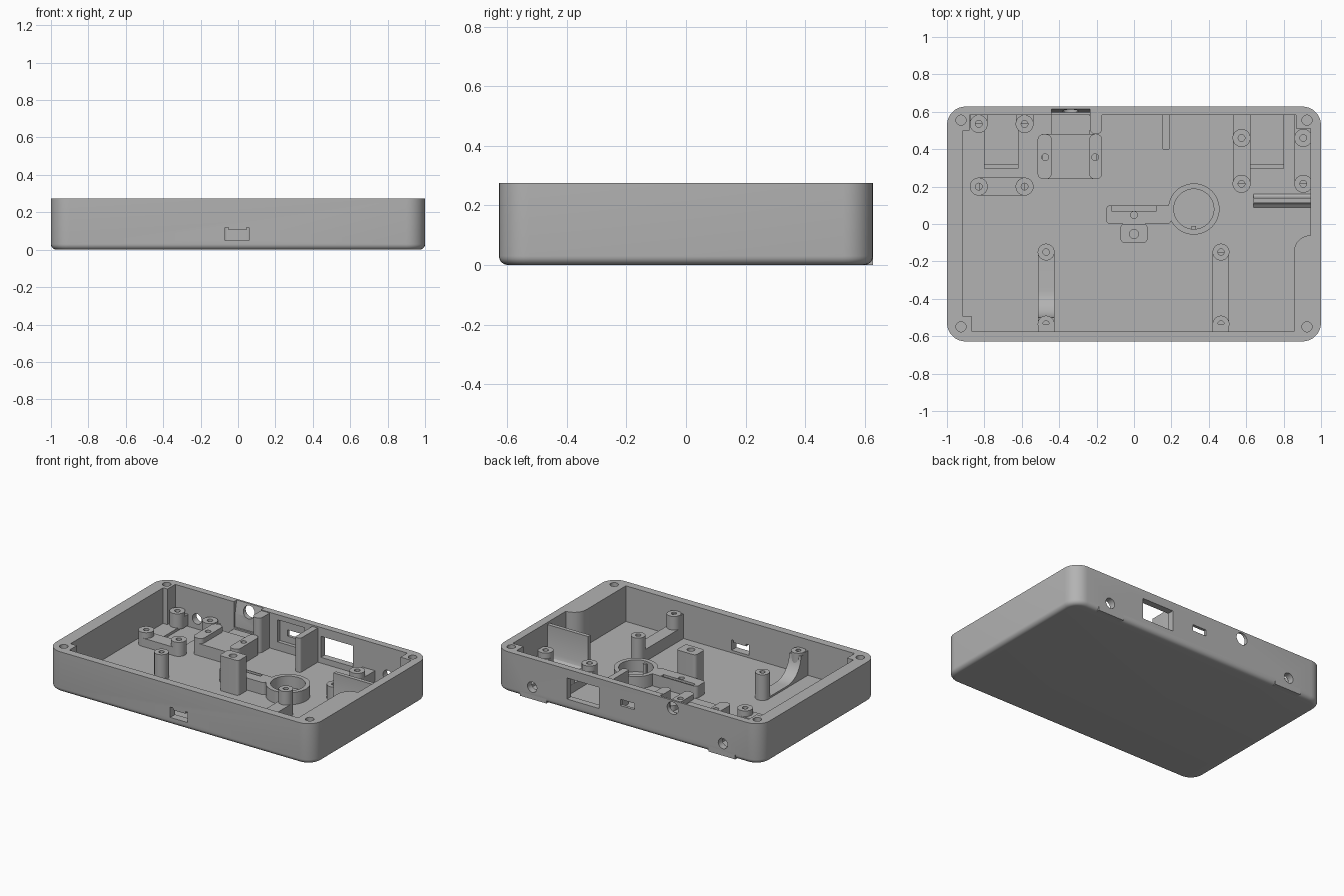
import bpy, bmesh
from math import sin, cos, pi, radians

cube = bpy.data.objects.get("Cube")
if cube:
    bpy.data.objects.remove(cube)

grey = bpy.data.materials.new("grey plastic")
grey.use_nodes = True
grey.diffuse_color = (0.45, 0.45, 0.45, 1)
grey.node_tree.nodes["Principled BSDF"].inputs["Base Color"].default_value = grey.diffuse_color

FLOOR, TOP, POST = 0.033, 0.275, 0.128
BACK, FRONT = 0.583, -0.575


def loft(name, rings):
    """Skin a list of closed rings and cap both ends."""
    bm = bmesh.new()
    loops = [[bm.verts.new(p) for p in ring] for ring in rings]
    n = len(loops[0])
    for a, b in zip(loops, loops[1:]):
        for i in range(n):
            j = (i + 1) % n
            bm.faces.new((a[i], a[j], b[j], b[i]))
    bm.faces.new(loops[0][::-1])
    bm.faces.new(loops[-1])
    bmesh.ops.recalc_face_normals(bm, faces=bm.faces)
    mesh = bpy.data.meshes.new(name)
    bm.to_mesh(mesh)
    bm.free()
    mesh.materials.append(grey)
    obj = bpy.data.objects.new(name, mesh)
    bpy.context.collection.objects.link(obj)
    return obj


def prism(name, pts, lo, hi, axis="z"):
    place = {"x": lambda a, b, t: (t, a, b),
             "y": lambda a, b, t: (a, t, b),
             "z": lambda a, b, t: (a, b, t)}[axis]
    return loft(name, [[place(a, b, t) for a, b in pts] for t in (lo, hi)])


def arc(cx, cy, r, start, end, n=8):
    return [(cx + r * cos(radians(start + (end - start) * i / n)),
             cy + r * sin(radians(start + (end - start) * i / n))) for i in range(n + 1)]


def circle(cx, cy, r, n=32):
    return arc(cx, cy, r, 0, 360, n)[:-1]


def rect(x0, x1, y0, y1, r=0):
    if not r:
        return [(x0, y0), (x1, y0), (x1, y1), (x0, y1)]
    return (arc(x1 - r, y1 - r, r, 0, 90) + arc(x0 + r, y1 - r, r, 90, 180)
            + arc(x0 + r, y0 + r, r, 180, 270) + arc(x1 - r, y0 + r, r, 270, 360))


def box(name, x0, x1, y0, y1, z0, z1, r=0):
    return prism(name, rect(x0, x1, y0, y1, r), z0, z1)


def post(name, x, y, height, r=0.048, hole=0.018, bottom=0.06):
    steps = [(r, FLOOR - 0.01), (r, height), (hole, height), (hole, bottom)]
    return loft(name, [[(a, b, z) for a, b in circle(x, y, q)] for q, z in steps])


def cut(target, *cutters):
    for c in cutters:
        mod = target.modifiers.new("cut", "BOOLEAN")
        mod.operation, mod.solver, mod.object = "DIFFERENCE", "EXACT", c
        bpy.context.view_layer.update()
        dg = bpy.context.evaluated_depsgraph_get()
        mesh = bpy.data.meshes.new_from_object(target.evaluated_get(dg))
        target.modifiers.clear()
        target.data = mesh
        bpy.data.objects.remove(c)


# Outer shell with a rounded lower edge
fillet = 0.03
levels = [(fillet * (1 - sin(a)), fillet * (1 - cos(a))) for a in [i * pi / 12 for i in range(7)]]
case = loft("case", [[(x, y, z) for x, y in rect(-1 + d, 1 - d, -0.628 + d, 0.628 - d, 0.1 - d)]
                     for d, z in levels + [(0, TOP)]])

# Cavity outline, leaving corner blocks and the thick right wall section
cavity = [(-0.865, FRONT), (0.855, FRONT)] + arc(0.945, -0.15, 0.09, 180, 90)
cavity += [(0.945, 0.51), (0.865, 0.51), (0.865, BACK), (-0.88, BACK),
           (-0.88, 0.5), (-0.913, 0.5), (-0.913, -0.495), (-0.865, -0.495)]
cut(case, prism("cavity", cavity, FLOOR, 0.4))

# Screw holes in the rim
for sx in (-1, 1):
    for y in (-0.55, 0.555):
        cut(case, prism("screw_hole", circle(sx * 0.925, y, 0.027), 0.12, 0.4))

# Sunken bays with a round socket behind each, and a square foot below the socket
for sx in (-1, 1):
    x = sx * 0.71
    cut(case, box("bay", x - 0.09, x + 0.09, 0.32, BACK, 0.015, 0.1),
        box("bay_step", x - 0.09, x + 0.09, 0.297, 0.33, 0.024, 0.1),
        prism("socket", circle(sx * 0.717, 0.083, 0.035), 0.55, 0.7, "y"))
    box("socket_foot", x - 0.1, x + 0.1, 0.594, 0.628, 0, 0.04)

# Back wall openings
cut(case,
    prism("wide_port", rect(0.215, 0.455, 0.072, 0.215), 0.55, 0.7, "y"),
    prism("small_port", rect(-0.052, 0.052, 0.135, 0.178), 0.55, 0.7, "y"),
    box("small_port_recess", -0.11, 0.09, 0.55, 0.608, 0.09, 0.24),
    prism("round_port", circle(-0.34, 0.222, 0.042), 0.55, 0.7, "y"),
    prism("rim_pocket", [(0.57, 0.1), (0.595, 0.1), (0.597, 0.19), (0.615, 0.28), (0.57, 0.28)],
          -0.44, -0.235, "x"))

# Front wall slot with two raised corners
slot = [(-0.07, 0.05), (0.06, 0.05), (0.06, 0.12), (0.045, 0.12), (0.045, 0.106),
        (-0.05, 0.106), (-0.05, 0.12), (-0.07, 0.12)]
cut(case, prism("front_slot", slot, -0.7, -0.5, "y"))

# Two groups of four low posts
for x in (-0.83, -0.585):
    post("left_post", x, 0.2, POST)
    post("left_rear_post", x, 0.535, POST)
    box("left_rear_web", x - 0.047, x + 0.047, 0.535, 0.6, FLOOR - 0.01, POST - 0.03)
box("left_post_bar", -0.83, -0.585, 0.152, 0.248, FLOOR - 0.01, 0.09)
for x in (0.575, 0.905):
    post("right_post", x, 0.215, POST)
    post("right_rear_post", x, 0.46, POST)
    box("right_post_bar", x - 0.047, x + 0.047, 0.215, 0.6, FLOOR - 0.01, 0.09)

# Two pairs of taller front posts, one with a flat bar and one with a curved brace
for x in (-0.47, 0.465):
    for y in (-0.15, -0.535):
        post("front_post", x, y, 0.207, 0.045, 0.017, 0.1)
    box("front_post_web", x - 0.044, x + 0.044, -0.6, -0.535, FLOOR - 0.01, 0.2)
box("flat_bar", 0.421, 0.509, -0.535, -0.15, FLOOR - 0.01, 0.115)
brace = [(-0.15, 0.02), (-0.15, 0.045)] + arc(-0.355, 0.19, 0.145, 270, 180, 10)
prism("curved_brace", brace + [(-0.54, 0.19), (-0.54, 0.02)], -0.514, -0.426, "x")

# Raised cradle behind the round port
for i, (x0, x1, hx) in enumerate([(-0.515, -0.44, -0.475), (-0.24, -0.17, -0.208)]):
    rail = box("cradle_rail", x0, x1, 0.24, 0.48, FLOOR - 0.01, 0.15, 0.03)
    cut(rail, prism("rail_hole", circle(hx, 0.357, 0.018), 0.07, 0.3))
box("cradle_base", -0.49, -0.2, 0.24, 0.48, FLOOR - 0.01, 0.115)
box("cradle_rear", -0.44, -0.235, 0.47, 0.59, FLOOR - 0.01, 0.09)

# Upright ribs off the back and side walls
box("cradle_rib", -0.235, -0.17, 0.48, 0.6, FLOOR - 0.01, 0.27, 0.03)
box("back_rib", 0.15, 0.192, 0.395, 0.6, FLOOR - 0.01, 0.265, 0.015)
flare = [(0.085, 0.03), (0.165, 0.03), (0.147, 0.045), (0.138, 0.07),
         (0.138, 0.26), (0.112, 0.26), (0.112, 0.07), (0.103, 0.045)]
prism("side_rib", flare, 0.64, 0.96, "x")

# Ring holder with its key
steps = [(0.137, FLOOR - 0.01), (0.137, 0.115), (0.107, 0.115), (0.107, FLOOR + 0.002)]
loft("ring_holder", [[(a, b, z) for a, b in circle(0.32, 0.08, q, 48)] for q, z in steps])
box("ring_key", 0.308, 0.332, -0.035, -0.012, FLOOR, 0.1)

# Central shelf and tall block
shelf = box("centre_shelf", -0.15, 0.2, 0.0, 0.1, FLOOR - 0.01, 0.115, 0.025)
cut(shelf, box("shelf_slot", -0.12, 0.12, 0.07, 0.095, 0.09, 0.2),
    prism("shelf_hole", circle(0, 0.048, 0.018), 0.07, 0.2))
block = box("centre_block", -0.072, 0.072, -0.1, 0.0, FLOOR - 0.01, 0.27, 0.02)
cut(block, prism("block_hole", circle(0, -0.053, 0.024), 0.18, 0.4))

# Smooth curved walls while keeping the edges crisp
bpy.ops.object.select_all(action="DESELECT")
for obj in bpy.context.collection.objects:
    if obj.type == "MESH" and obj.data.materials and obj.data.materials[0] == grey:
        obj.select_set(True)
        bpy.context.view_layer.objects.active = obj
bpy.ops.object.shade_smooth_by_angle(angle=radians(30))
